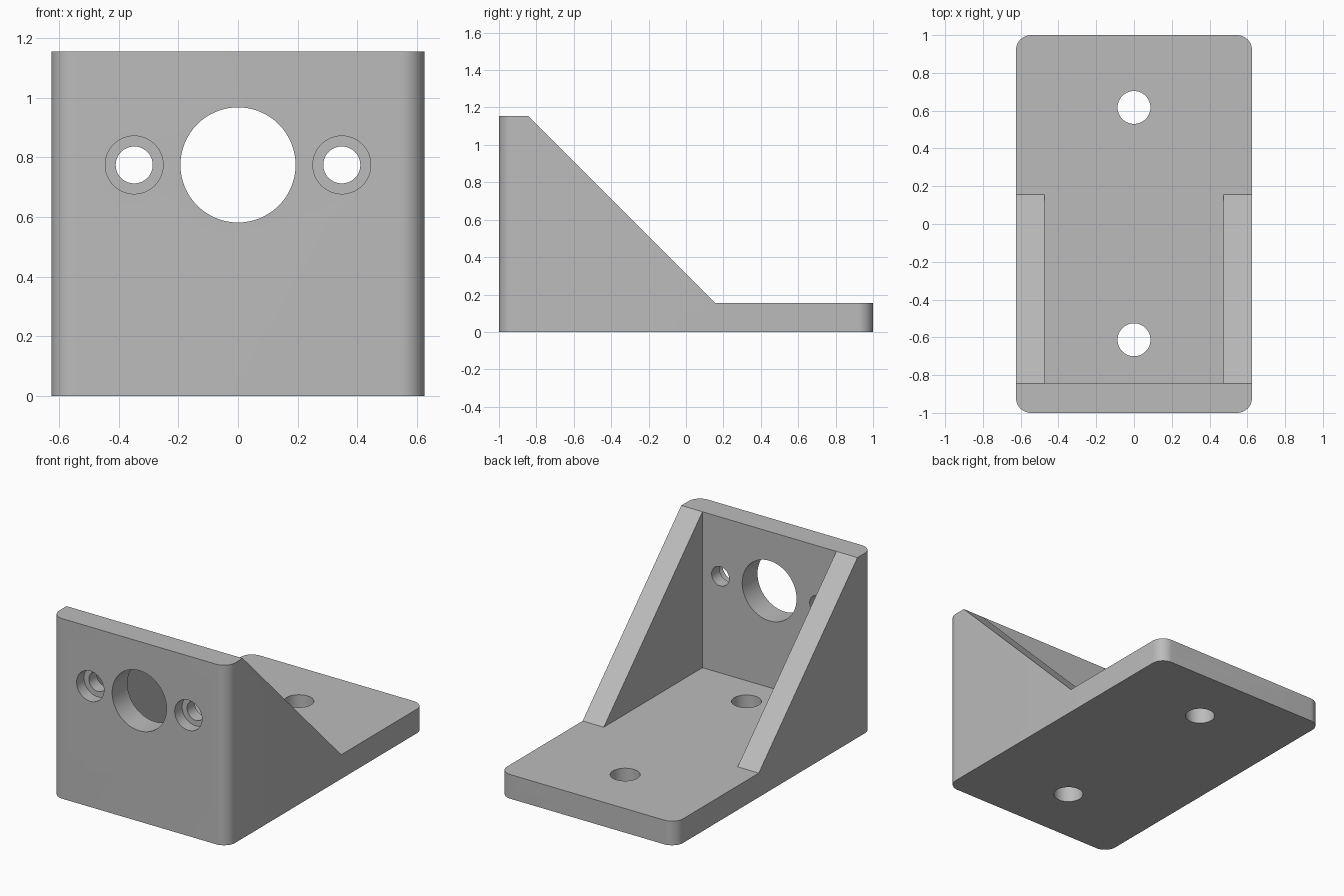
import bpy
import bmesh
import math
from mathutils import Matrix

default = bpy.data.objects.get("Cube")
if default:
    bpy.data.objects.remove(default, do_unlink=True)

W, L, H = 0.625, 1.0, 1.155      # half width, half length, height
T = 0.155                        # wall thickness
INNER = W - 0.15                 # inside face of the side gussets
WALL = -L + T                    # back face of the upright wall
HOLE_Z = 0.775

grey = bpy.data.materials.new("plain grey")
grey.use_nodes = True
COLOUR = (0.5, 0.5, 0.5, 1)
grey.diffuse_color = COLOUR
grey.node_tree.nodes["Principled BSDF"].inputs["Base Color"].default_value = COLOUR


def make_object(name, bm):
    bmesh.ops.recalc_face_normals(bm, faces=bm.faces)
    mesh = bpy.data.meshes.new(name)
    bm.to_mesh(mesh)
    bm.free()
    mesh.materials.append(grey)
    obj = bpy.data.objects.new(name, mesh)
    bpy.context.collection.objects.link(obj)
    return obj


def prism(name, points, depth):
    """Extrude a closed outline of 3D points along a vector."""
    bm = bmesh.new()
    face = bm.faces.new([bm.verts.new(p) for p in points])
    new = bmesh.ops.extrude_face_region(bm, geom=[face])["geom"]
    verts = [v for v in new if isinstance(v, bmesh.types.BMVert)]
    bmesh.ops.translate(bm, verts=verts, vec=depth)
    return make_object(name, bm)


def drill(name, centre, radius, length, axis):
    """Cylinder cutter running along y or z."""
    bm = bmesh.new()
    turn = Matrix.Rotation(math.pi / 2, 4, "X") if axis == "y" else Matrix()
    bmesh.ops.create_cone(bm, cap_ends=True, segments=64, radius1=radius,
                          radius2=radius, depth=length,
                          matrix=Matrix.Translation(centre) @ turn)
    return make_object(name, bm)


# Solid block with rounded upright corners
R, STEPS = 0.08, 12
outline = []
for i, (sx, sy) in enumerate([(1, 1), (-1, 1), (-1, -1), (1, -1)]):
    for k in range(STEPS + 1):
        a = math.pi / 2 * (i + k / STEPS)
        outline.append((sx * (W - R) + R * math.cos(a),
                        sy * (L - R) + R * math.sin(a), 0))
bracket = prism("angle_bracket", outline, (0, 0, H))

# Sloping cut that leaves the gussets and the flat base
slope = [(WALL - 0.1, H + 0.1), (T, T), (L + 0.1, T), (L + 0.1, H + 0.1)]
cutters = [prism("slope_cutter", [(-1, y, z) for y, z in slope], (2, 0, 0))]

# Pocket between the gussets
pocket = [(WALL, H + 0.1), (WALL, T), (L + 0.1, T), (L + 0.1, H + 0.1)]
cutters.append(prism("pocket_cutter", [(-INNER, y, z) for y, z in pocket],
                     (2 * INNER, 0, 0)))

# Centre opening and counterbored screw holes in the upright wall
cutters.append(drill("centre_opening_cutter", (0, -L, HOLE_Z), 0.193, 0.5, "y"))
for side, x in (("left", 0.348), ("right", -0.348)):
    cutters.append(drill(side + "_screw_cutter", (x, -L, HOLE_Z), 0.062, 0.5, "y"))
    cutters.append(drill(side + "_counterbore_cutter", (x, -L, HOLE_Z), 0.097, 0.15, "y"))

# Mounting holes in the base
for end, y in (("front", -0.613), ("back", 0.617)):
    cutters.append(drill(end + "_mount_cutter", (0, y, T / 2), 0.087, 0.5, "z"))

for cutter in cutters:
    mod = bracket.modifiers.new(cutter.name, "BOOLEAN")
    mod.operation = "DIFFERENCE"
    mod.solver = "EXACT"
    mod.object = cutter

# Apply the cuts, then drop the cutters
bpy.context.view_layer.update()
graph = bpy.context.evaluated_depsgraph_get()
result = bpy.data.meshes.new_from_object(bracket.evaluated_get(graph))
bracket.modifiers.clear()
bracket.data = result
result.name = "angle_bracket"
for cutter in cutters:
    bpy.data.objects.remove(cutter, do_unlink=True)

bpy.ops.object.select_all(action="DESELECT")
bracket.select_set(True)
bpy.context.view_layer.objects.active = bracket
bpy.ops.object.shade_smooth_by_angle(angle=math.radians(30))
